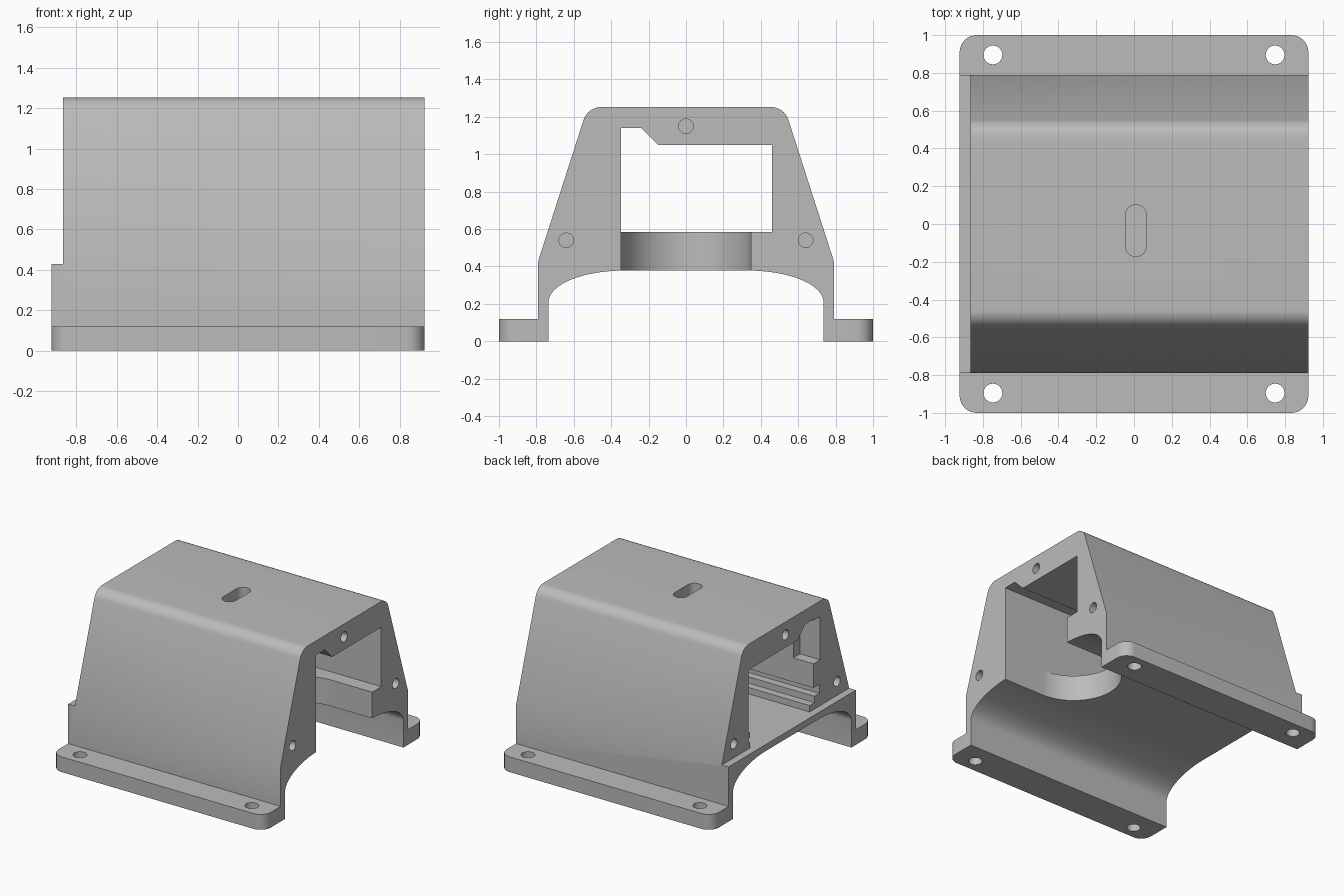
import bpy, bmesh, math
from mathutils import Vector

cube = bpy.data.objects.get("Cube")
if cube:
    bpy.data.objects.remove(cube, do_unlink=True)

HALF_X = 0.923    # half length of the housing
LEDGE_X = -0.865  # where the upper shell stops
LEDGE_Z = 0.43

grey = bpy.data.materials.new("light grey")
grey.use_nodes = True
colour = (0.5, 0.5, 0.5, 1)
grey.diffuse_color = colour
grey.node_tree.nodes["Principled BSDF"].inputs["Base Color"].default_value = colour


def prism(name, outline, axis, low, high):
    """Extrude a 2D outline: (y, z) along x, or (x, y) along z."""
    bm = bmesh.new()
    place = (lambda a, b: (low, a, b)) if axis == "X" else (lambda a, b: (a, b, low))
    face = bm.faces.new([bm.verts.new(place(a, b)) for a, b in outline])
    move = Vector((high - low, 0, 0)) if axis == "X" else Vector((0, 0, high - low))
    new = bmesh.ops.extrude_face_region(bm, geom=[face])["geom"]
    bmesh.ops.translate(bm, vec=move, verts=[v for v in new if isinstance(v, bmesh.types.BMVert)])
    bmesh.ops.recalc_face_normals(bm, faces=bm.faces)
    mesh = bpy.data.meshes.new(name)
    bm.to_mesh(mesh)
    bm.free()
    mesh.materials.append(grey)
    obj = bpy.data.objects.new(name, mesh)
    bpy.context.collection.objects.link(obj)
    return obj


def arc(cx, cy, rx, ry, start, end, steps=16):
    angles = [math.radians(start + (end - start) * i / steps) for i in range(steps + 1)]
    return [(cx + rx * math.cos(a), cy + ry * math.sin(a)) for a in angles]


def circle(cx, cy, r):
    return arc(cx, cy, r, r, 0, 345, 23)


def rect(a0, b0, a1, b1):
    return [(a0, b0), (a1, b0), (a1, b1), (a0, b1)]


# Housing: arched underside, foot flanges, sloped walls and rounded roof edges
half = arc(0.33, 0.21, 0.405, 0.168, 90, 0)
half += [(0.735, 0), (1, 0), (1, 0.12), (0.79, 0.12), (0.79, LEDGE_Z)]
half += arc(0.455, 1.155, 0.097, 0.097, 17, 90, 10)
outline = half + [(-y, z) for y, z in reversed(half)]
housing = prism("housing", outline, "X", -HALF_X, HALF_X)

# Round the four flange corners
bm = bmesh.new()
bm.from_mesh(housing.data)
corners = [e for e in bm.edges
           if all(abs(v.co.y) > 0.99 for v in e.verts)
           and abs(e.verts[0].co.z - e.verts[1].co.z) > 0.1]
bmesh.ops.bevel(bm, geom=corners, offset=0.09, segments=8, profile=0.5, affect="EDGES")
bm.to_mesh(housing.data)
bm.free()

cutters = []


def cut(outline, axis, low, high):
    cutters.append(prism("cutter", outline, axis, low, high))


# Step at the right end
cut(rect(-1.2, LEDGE_Z, 1.2, 1.5), "X", -1.2, LEDGE_X)

# Through cavity with a raised cable channel along one side
cut([(-0.347, 0.583), (0.46, 0.583), (0.46, 1.05), (-0.15, 1.05),
     (-0.24, 1.14), (-0.347, 1.14)], "X", -1.2, 1.2)

# Deeper pocket with stepped rails
cut([(-0.3, LEDGE_Z), (0.44, LEDGE_Z), (0.44, 0.47), (0.46, 0.47), (0.46, 0.51),
     (0.44, 0.51), (0.44, 0.55), (0.46, 0.55), (0.46, 0.7), (-0.347, 0.7),
     (-0.347, 0.6), (-0.42, 0.6), (-0.42, 0.53), (-0.36, 0.53),
     (-0.36, 0.48), (-0.3, 0.48)], "X", -1.2, 0.1)

# Recess in the side wall near the open end
cut(rect(-0.43, 0.79, -0.3, 1.13), "X", -1.2, -0.69)

# U-shaped notch in the floor
cut([(1.2, -0.347)] + arc(0.57, 0, 0.347, 0.347, 270, 90, 32) + [(1.2, 0.347)],
    "Z", 0.2, 0.65)

# Slot in the roof
cut(arc(0.01, 0.047, 0.055, 0.055, 0, 180) + arc(0.01, -0.117, 0.055, 0.055, 180, 360),
    "Z", 0.95, 1.4)

# Mounting holes in the flanges
for x in (-0.747, 0.747):
    for y in (-0.895, 0.895):
        cut(circle(x, y, 0.05), "Z", -0.1, 0.3)

# Screw holes in both end faces
for y, z in ((0, 1.15), (-0.64, 0.54), (0.64, 0.54)):
    cut(circle(y, z, 0.039), "X", LEDGE_X - 0.2, LEDGE_X + 0.2)
    cut(circle(y, z, 0.039), "X", HALF_X - 0.2, HALF_X + 0.2)

# Carve the housing, then discard the cutters
for cutter in cutters:
    mod = housing.modifiers.new("carve", "BOOLEAN")
    mod.operation = "DIFFERENCE"
    mod.solver = "EXACT"
    mod.object = cutter
bpy.context.view_layer.update()
evaluated = housing.evaluated_get(bpy.context.evaluated_depsgraph_get())
carved = bpy.data.meshes.new_from_object(evaluated)
housing.modifiers.clear()
housing.data = carved
for cutter in cutters:
    bpy.data.objects.remove(cutter, do_unlink=True)

bpy.ops.object.select_all(action="DESELECT")
housing.select_set(True)
bpy.context.view_layer.objects.active = housing
bpy.ops.object.shade_smooth_by_angle(angle=math.radians(25))
